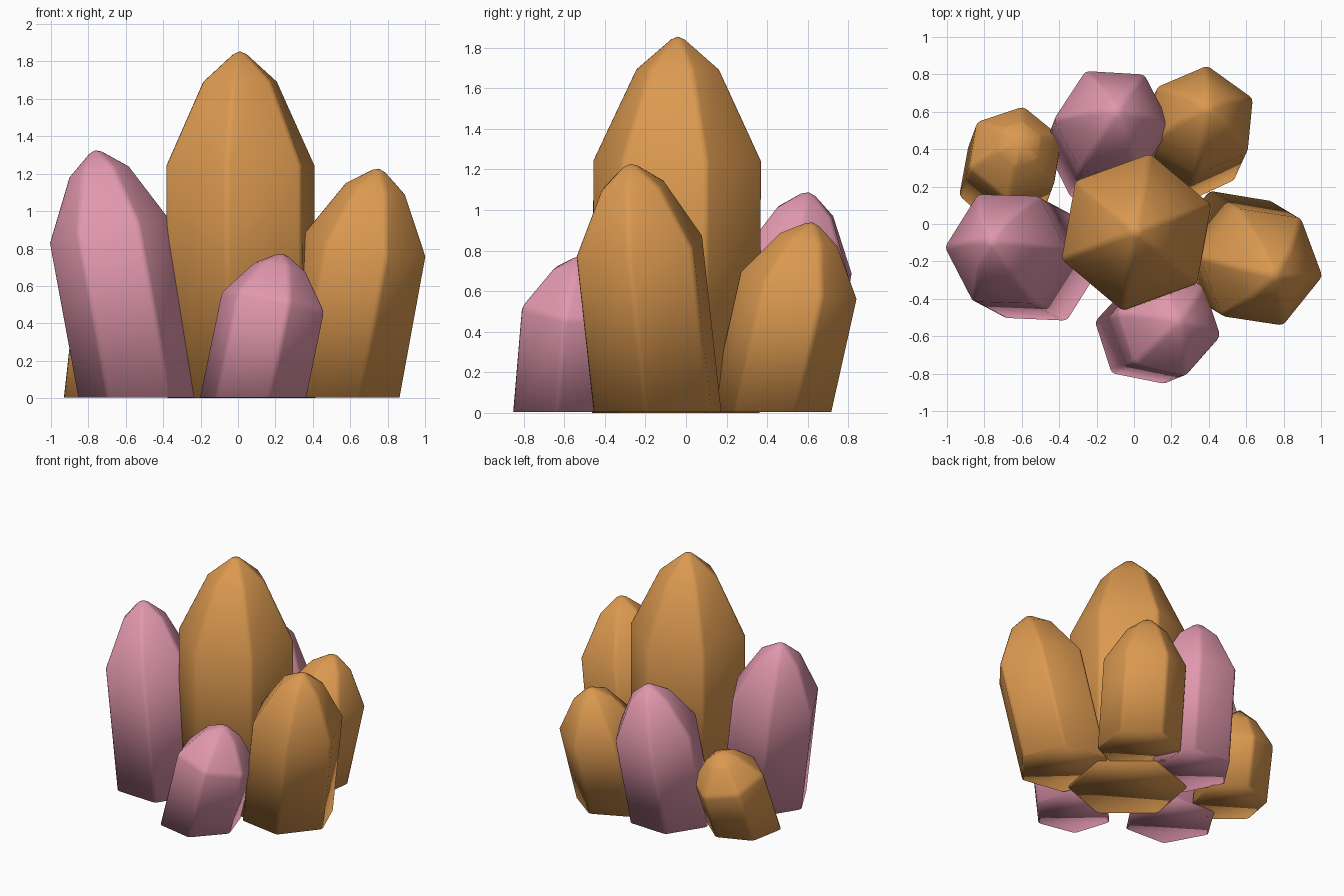
import bpy
import bmesh
import math
from mathutils import Vector

if "Cube" in bpy.data.objects:
    bpy.data.objects.remove(bpy.data.objects["Cube"], do_unlink=True)


def make_material(name, rgb):
    mat = bpy.data.materials.new(name)
    mat.use_nodes = True
    mat.diffuse_color = (*rgb, 1)
    bsdf = mat.node_tree.nodes["Principled BSDF"]
    bsdf.inputs["Base Color"].default_value = (*rgb, 1)
    bsdf.inputs["Roughness"].default_value = 0.6
    return mat


AMBER = make_material("amber", (0.71, 0.32, 0.08))
PINK = make_material("pink", (0.75, 0.31, 0.42))

SIDES = 6
SHOULDER, FACET_RING = 0.668, 0.91   # fractions of the axis length


def crystal(name, mat, base, apex, radius, angle, floor=0.004):
    """Leaning six-sided crystal with worn edges and a level underside."""
    base, apex = Vector((*base, 0)), Vector(apex)
    axis = apex - base
    turn = Vector((0, 0, 1)).rotation_difference(axis)
    bm = bmesh.new()

    def ring(along, r, on_floor=False):
        verts = []
        for i in range(SIDES):
            a = math.radians(angle) + math.tau * i / SIDES
            p = base + axis * along + turn @ Vector((r * math.cos(a), r * math.sin(a), 0))
            if on_floor:
                p -= axis * ((p.z - floor) / axis.z)   # slide along the axis to the floor
            verts.append(bm.verts.new(p))
        return verts

    rings = [ring(0, radius, True), ring(SHOULDER, radius), ring(FACET_RING, radius * 0.5)]
    tip = bm.verts.new(apex + axis.normalized() * 0.015)
    for i in range(SIDES):
        j = (i + 1) % SIDES
        for low, high in zip(rings, rings[1:]):
            bm.faces.new((low[i], low[j], high[j], high[i]))
        bm.faces.new((rings[-1][i], rings[-1][j], tip))

    # Softly worn long edges, then the underside
    bm.normal_update()
    worn = [e for e in bm.edges
            if not e.is_boundary and e.calc_face_angle() > math.radians(32)]
    bmesh.ops.bevel(bm, geom=worn, offset=0.02, segments=2, profile=0.5, affect='EDGES')
    rim = [e for e in bm.edges if e.is_boundary]
    bmesh.ops.holes_fill(bm, edges=rim, sides=0)
    bmesh.ops.recalc_face_normals(bm, faces=bm.faces)

    mesh = bpy.data.meshes.new(name)
    bm.to_mesh(mesh)
    bm.free()
    mesh.materials.append(mat)
    mesh.shade_smooth()
    obj = bpy.data.objects.new(name, mesh)
    bpy.context.collection.objects.link(obj)


# Tall middle crystal
crystal("center_crystal", AMBER, (0.018, -0.05), (0.01, -0.04, 1.86), 0.425, 20, 0)

# Surrounding crystals, leaning outward
crystal("left_amber_crystal", AMBER, (0.53, -0.14), (0.755, -0.275, 1.23), 0.337, -9)
crystal("back_amber_crystal", AMBER, (0.30, 0.415), (0.395, 0.625, 0.94), 0.30, 24)
crystal("small_amber_crystal", AMBER, (-0.68, 0.25), (-0.61, 0.445, 0.63), 0.268, 20)
crystal("right_pink_crystal", PINK, (-0.52, -0.22), (-0.765, -0.09, 1.33), 0.333, -2)
crystal("back_pink_crystal", PINK, (-0.165, 0.41), (-0.09, 0.605, 1.09), 0.315, -3)
crystal("front_pink_crystal", PINK, (0.08, -0.58), (0.24, -0.515, 0.77), 0.29, -12)
